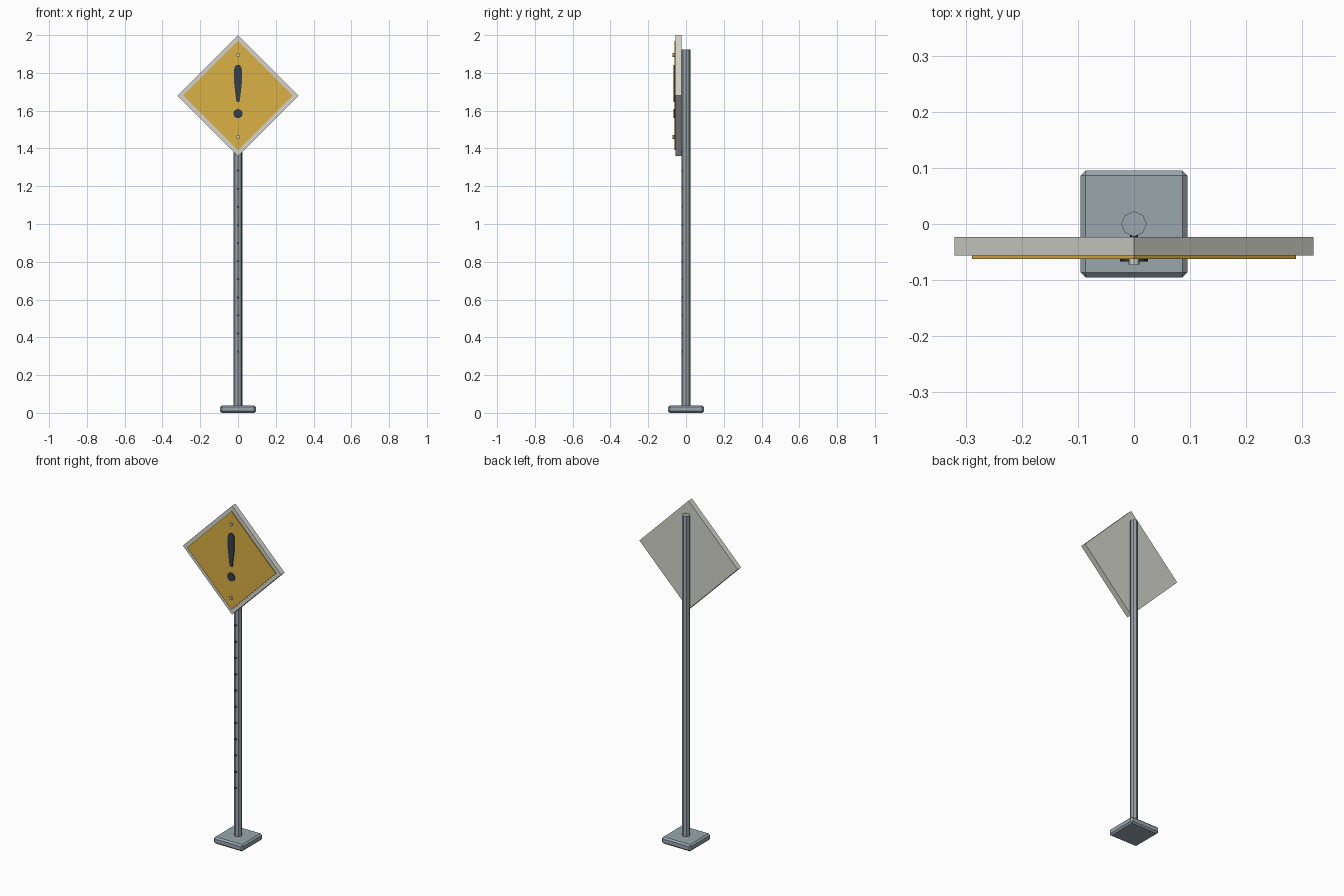
import bpy, bmesh, math
from mathutils import Matrix

if "Cube" in bpy.data.objects:
    bpy.data.objects.remove(bpy.data.objects["Cube"], do_unlink=True)


def material(name, r, g, b):
    m = bpy.data.materials.new(name)
    m.use_nodes = True
    m.diffuse_color = (r, g, b, 1)
    m.node_tree.nodes["Principled BSDF"].inputs["Base Color"].default_value = (r, g, b, 1)
    return m


steel = material("blue grey steel", 0.32, 0.39, 0.42)
board_grey = material("pale grey", 0.66, 0.66, 0.60)
yellow = material("warning yellow", 0.71, 0.44, 0.06)
dark = material("dark slate", 0.033, 0.05, 0.07)


def finish(name, bm, mat):
    bmesh.ops.recalc_face_normals(bm, faces=bm.faces)
    mesh = bpy.data.meshes.new(name)
    bm.to_mesh(mesh)
    bm.free()
    mesh.materials.append(mat)
    obj = bpy.data.objects.new(name, mesh)
    bpy.context.collection.objects.link(obj)
    return obj


def plate(name, outline, back, front, mat):
    """Extrude an x-z outline along y, from back to front."""
    bm = bmesh.new()
    face = bm.faces.new([bm.verts.new((x, back, z)) for x, z in outline])
    ext = bmesh.ops.extrude_face_region(bm, geom=[face])
    for v in ext["geom"]:
        if isinstance(v, bmesh.types.BMVert):
            v.co.y = front
    return finish(name, bm, mat)


def ring(radius, z, sides):
    return [(radius * math.cos(math.tau * i / sides),
             z + radius * math.sin(math.tau * i / sides)) for i in range(sides)]


# Chamfered foot
bm = bmesh.new()
bmesh.ops.create_cube(bm, size=1, matrix=Matrix.Translation((0, 0, 0.02))
                      @ Matrix.Diagonal((0.19, 0.19, 0.04, 1)))
bmesh.ops.bevel(bm, geom=bm.edges[:], offset=0.009, segments=1, affect='EDGES')
finish("base_plate", bm, steel)

# Eight-sided post
bm = bmesh.new()
bmesh.ops.create_cone(bm, cap_ends=True, segments=8, radius1=0.0225, radius2=0.0225,
                      depth=1.895, matrix=Matrix.Translation((0, 0, 0.9775)))
finish("post", bm, steel)

# Row of dark holes on the front of the post
for i in range(11):
    plate(f"post_hole_{i + 1}", ring(0.007, 0.325 + 0.0957 * i, 8), -0.018, -0.0235, dark)

# Diamond board with a yellow face
CENTRE = 1.68
plate("sign_board", ring(0.32, CENTRE, 4), -0.0235, -0.056, board_grey)
plate("sign_face", ring(0.289, CENTRE, 4), -0.056, -0.062, yellow)

# Exclamation mark: tapered stroke and dot
half = [(0.008, 1.645), (0.013, 1.68), (0.021, 1.75), (0.022, 1.80), (0.019, 1.83), (0.009, 1.841)]
stroke = half + [(-x, z) for x, z in reversed(half)]
plate("mark_stroke", stroke, -0.062, -0.0665, dark)
plate("mark_dot", ring(0.025, 1.584, 10), -0.062, -0.0665, dark)

# Bolts
for name, z in (("upper_bolt", 1.895), ("lower_bolt", 1.46)):
    plate(name, ring(0.010, z, 8), -0.062, -0.072, board_grey)
